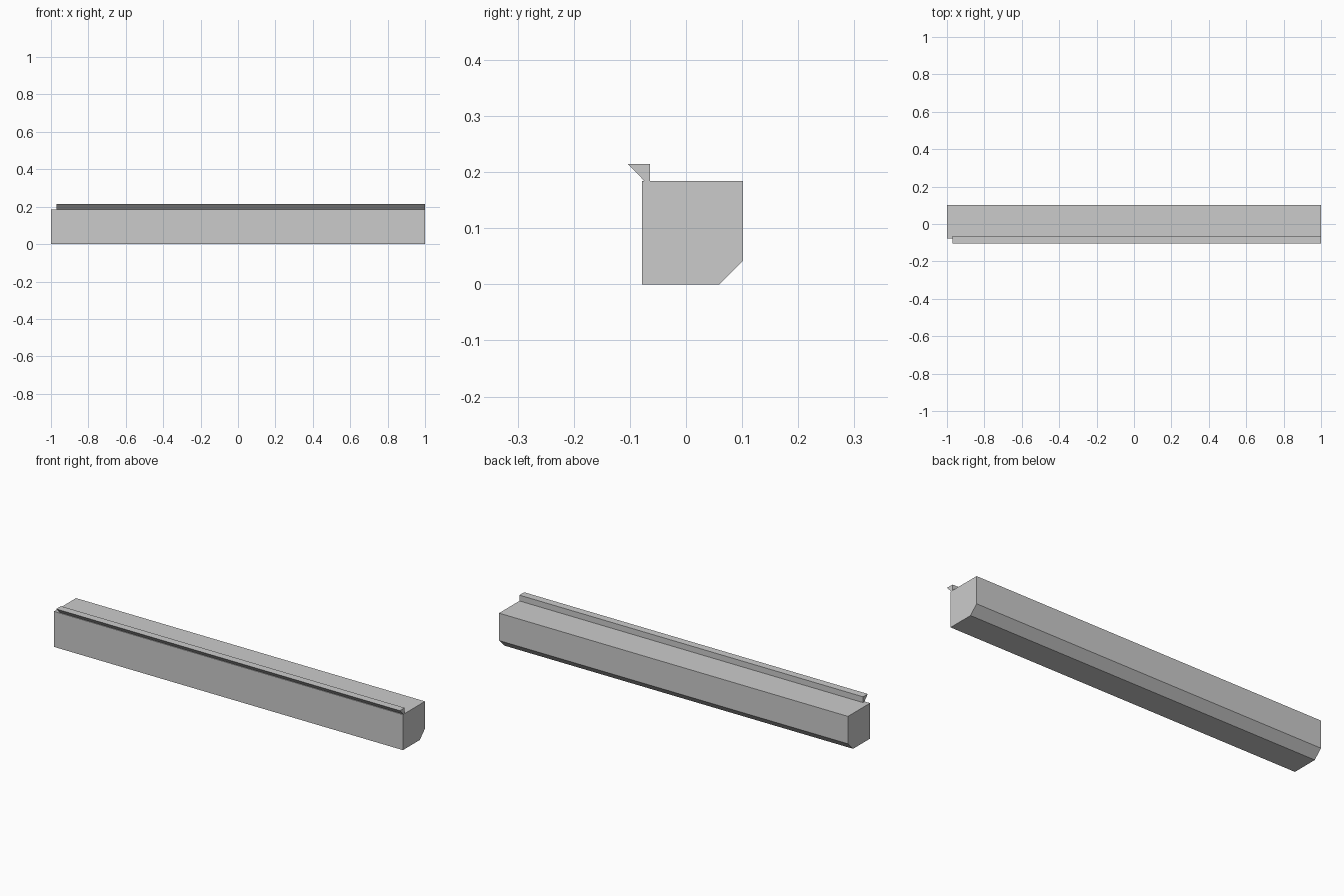
import bpy
import bmesh

cube = bpy.data.objects.get("Cube")
if cube:
    bpy.data.objects.remove(cube, do_unlink=True)

grey = bpy.data.materials.new("light_grey")
grey.use_nodes = True
grey.diffuse_color = (0.6, 0.6, 0.6, 1)
grey.node_tree.nodes["Principled BSDF"].inputs["Base Color"].default_value = (0.6, 0.6, 0.6, 1)


def extrude_profile(name, profile, x_start, x_end):
    """Sweep a closed (y, z) profile along x into a capped solid."""
    bm = bmesh.new()
    cap = bm.faces.new([bm.verts.new((x_start, y, z)) for y, z in profile])
    result = bmesh.ops.extrude_face_region(bm, geom=[cap], use_keep_orig=True)
    moved = [v for v in result["geom"] if isinstance(v, bmesh.types.BMVert)]
    bmesh.ops.translate(bm, verts=moved, vec=(x_end - x_start, 0, 0))
    bmesh.ops.recalc_face_normals(bm, faces=bm.faces)
    mesh = bpy.data.meshes.new(name)
    bm.to_mesh(mesh)
    bm.free()
    mesh.materials.append(grey)
    obj = bpy.data.objects.new(name, mesh)
    bpy.context.collection.objects.link(obj)
    return obj


# Main beam with a chamfered lower back edge
front, back, top, chamfer = -0.078, 0.102, 0.184, 0.042
extrude_profile("beam", [
    (front, 0), (back - chamfer, 0), (back, chamfer), (back, top), (front, top),
], -1, 1)

# Overhanging lip along the front top edge, short of the right end
lip_top, lip_back = 0.214, -0.064
extrude_profile("front_lip", [
    (-0.074, top), (lip_back, top), (lip_back, lip_top), (-0.103, lip_top),
], -0.97, 1)
